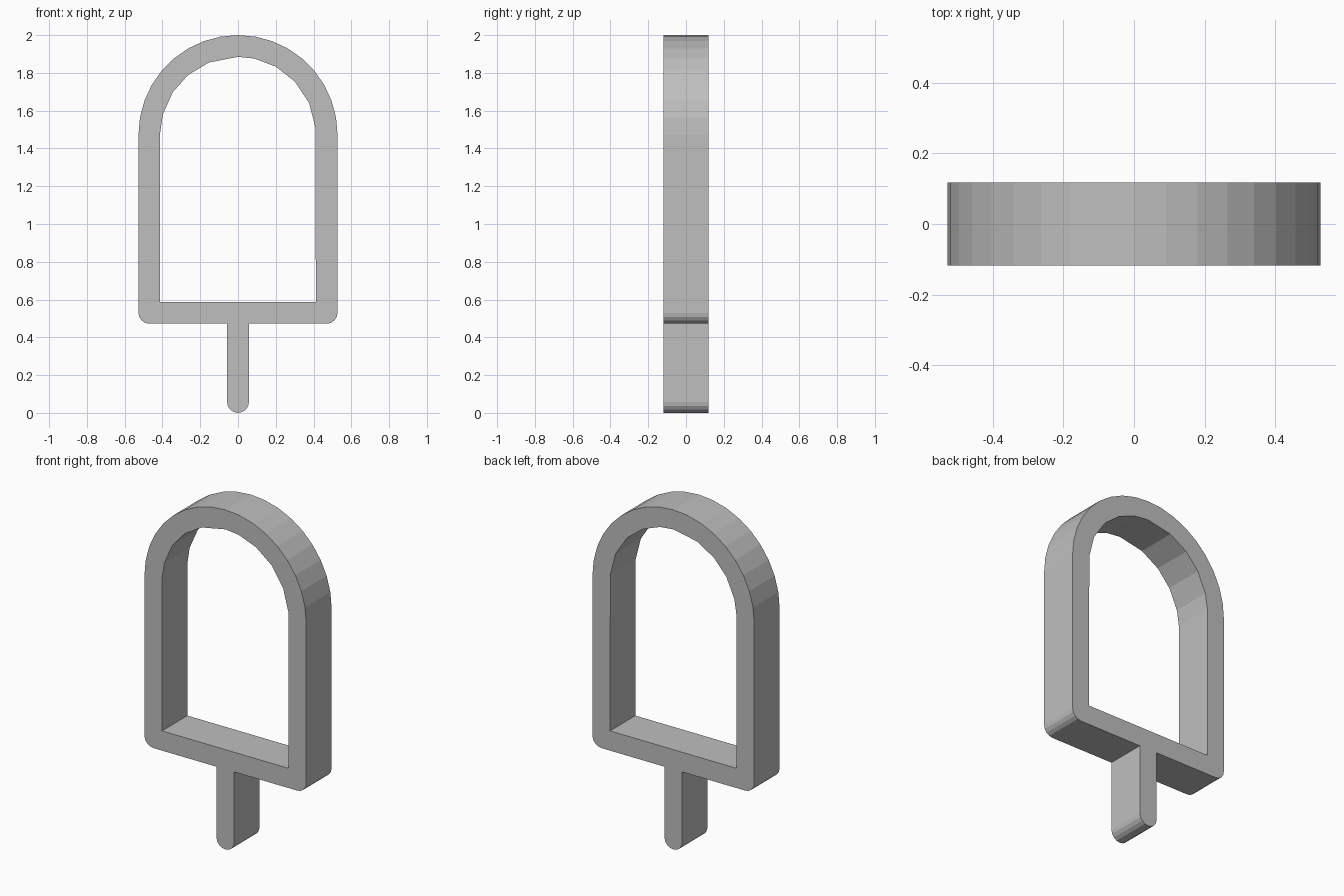
import bpy, bmesh
from math import cos, sin, radians

cube = bpy.data.objects.get("Cube")
if cube:
    bpy.data.objects.remove(cube, do_unlink=True)

HALF_DEPTH = 0.118
ARCH_Z = 1.473      # centre height of the arch
OUTER_R = 0.527
INNER_R = 0.412
BASE_Z = 0.472      # underside of the frame
SILL_Z = 0.588      # bottom of the opening
STICK_R = 0.058


def arc(cx, cz, r, angles):
    return [(cx + r * cos(radians(a)), cz + r * sin(radians(a))) for a in angles]


def sweep(start, end, steps):
    return [start + (end - start) * i / steps for i in range(steps + 1)]


# Outer contour: arch, rounded lower corners and rounded stick
corner = STICK_R
cx, cz = OUTER_R - corner, BASE_Z + corner
outer = arc(0, ARCH_Z, OUTER_R, sweep(0, 180, 18))
outer += arc(-cx, cz, corner, sweep(180, 270, 4))
outer += [(-STICK_R, BASE_Z)]
outer += arc(0, STICK_R, STICK_R, sweep(180, 360, 8))
outer += [(STICK_R, BASE_Z)]
outer += arc(cx, cz, corner, sweep(270, 360, 4))

# Opening: coarser arch above a square sill
inner = arc(0, ARCH_Z, INNER_R, [5, 24, 43, 61, 78, 90, 112, 130, 147, 165, 178])
inner += [(-INNER_R, SILL_Z), (INNER_R, SILL_Z)]

# Fill between the contours and extrude to depth
bm = bmesh.new()
edges = []
for loop in (outer, inner):
    verts = [bm.verts.new((x, -HALF_DEPTH, z)) for x, z in loop]
    edges += [bm.edges.new((v, verts[i - 1])) for i, v in enumerate(verts)]
bmesh.ops.triangle_fill(bm, use_beauty=True, edges=edges, normal=(0, -1, 0))
result = bmesh.ops.extrude_face_region(bm, geom=bm.faces[:], use_keep_orig=True)
moved = [g for g in result["geom"] if isinstance(g, bmesh.types.BMVert)]
bmesh.ops.translate(bm, verts=moved, vec=(0, 2 * HALF_DEPTH, 0))
bmesh.ops.recalc_face_normals(bm, faces=bm.faces[:])

mesh = bpy.data.meshes.new("arched_frame_with_stick")
bm.to_mesh(mesh)
bm.free()
frame = bpy.data.objects.new("arched_frame_with_stick", mesh)
bpy.context.collection.objects.link(frame)

# Single plain grey
grey = bpy.data.materials.new("plain_grey")
grey.use_nodes = True
color = (0.52, 0.52, 0.52, 1)
grey.diffuse_color = color
grey.node_tree.nodes["Principled BSDF"].inputs["Base Color"].default_value = color
mesh.materials.append(grey)
